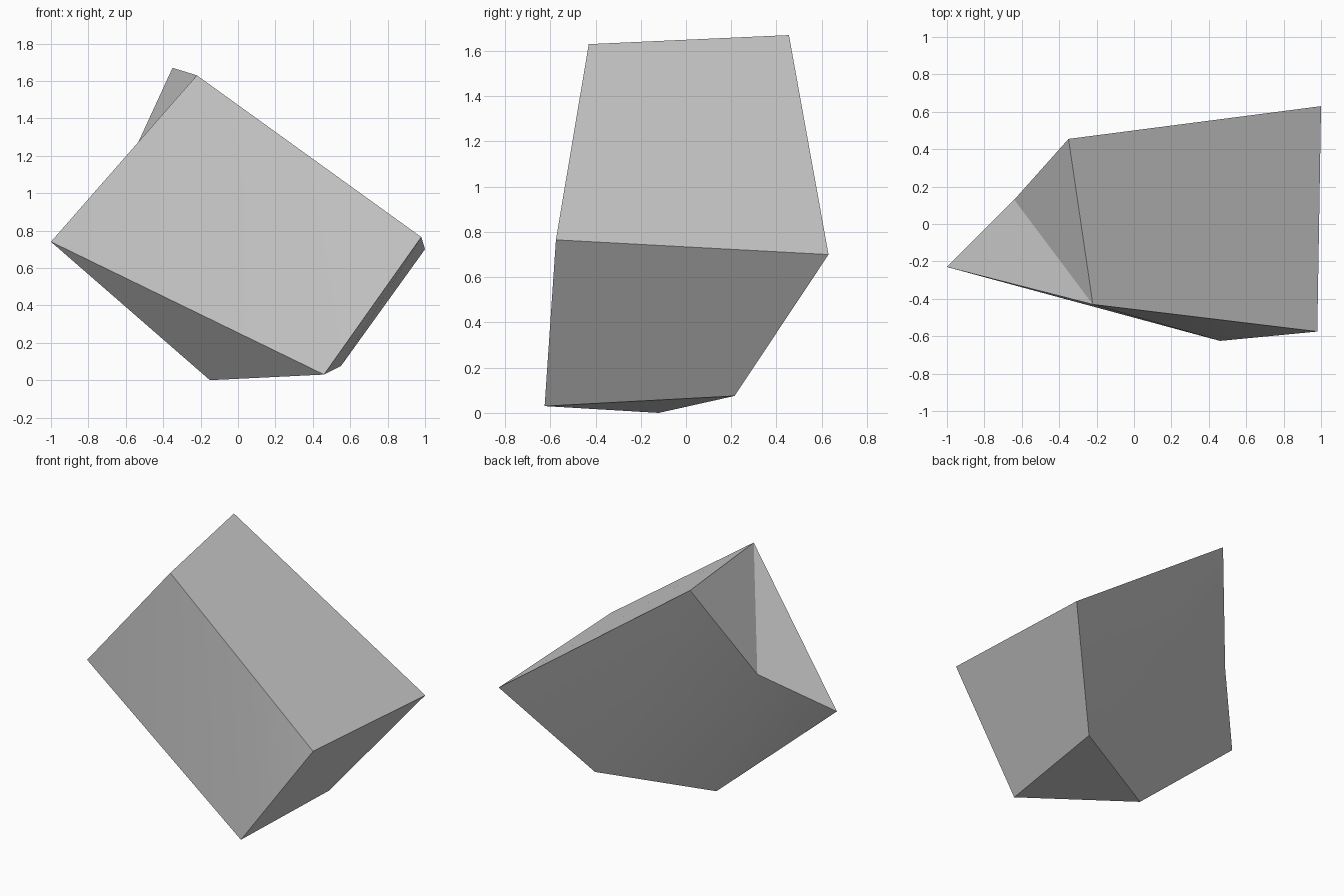
import bpy, bmesh, math

cube = bpy.data.objects.get("Cube")
if cube:
    bpy.data.objects.remove(cube, do_unlink=True)

# Stone grey
grey = bpy.data.materials.new("stone_grey")
grey.use_nodes = True
color = (0.6, 0.6, 0.6, 1)
grey.diffuse_color = color
grey.node_tree.nodes["Principled BSDF"].inputs["Base Color"].default_value = color

# Corners of the faceted rock
corners = {
    "side": (-1.0, -0.23, 0.74),
    "peak_front": (-0.22, -0.43, 1.63),
    "peak_back": (-0.35, 0.455, 1.67),
    "left_front": (0.98, -0.575, 0.765),
    "left_back": (1.0, 0.63, 0.70),
    "foot_front": (0.46, -0.625, 0.03),
    "foot_right": (-0.15, -0.12, 0.0),
    "foot_back": (0.55, 0.215, 0.075),
    "notch": (-0.64, 0.13, 1.04),
}

# Facets, each named by its corners
facets = [
    "side foot_front peak_front",
    "foot_front left_front peak_front",
    "peak_front left_front left_back peak_back",
    "left_front foot_front foot_back left_back",
    "foot_front foot_right foot_back",
    "side foot_right foot_front",
    "side peak_front notch",
    "peak_front peak_back notch",
    "peak_back left_back foot_back notch",
    "notch foot_back foot_right",
    "notch foot_right side",
]

bm = bmesh.new()
verts = {name: bm.verts.new(co) for name, co in corners.items()}
for facet in facets:
    bm.faces.new([verts[name] for name in facet.split()])
bmesh.ops.recalc_face_normals(bm, faces=bm.faces)
mesh = bpy.data.meshes.new("rock")
bm.to_mesh(mesh)
bm.free()
mesh.materials.append(grey)

rock = bpy.data.objects.new("rock", mesh)
bpy.context.collection.objects.link(rock)

# Soften only the slight folds
bpy.ops.object.select_all(action='DESELECT')
rock.select_set(True)
bpy.context.view_layer.objects.active = rock
bpy.ops.object.shade_smooth_by_angle(angle=math.radians(16))
